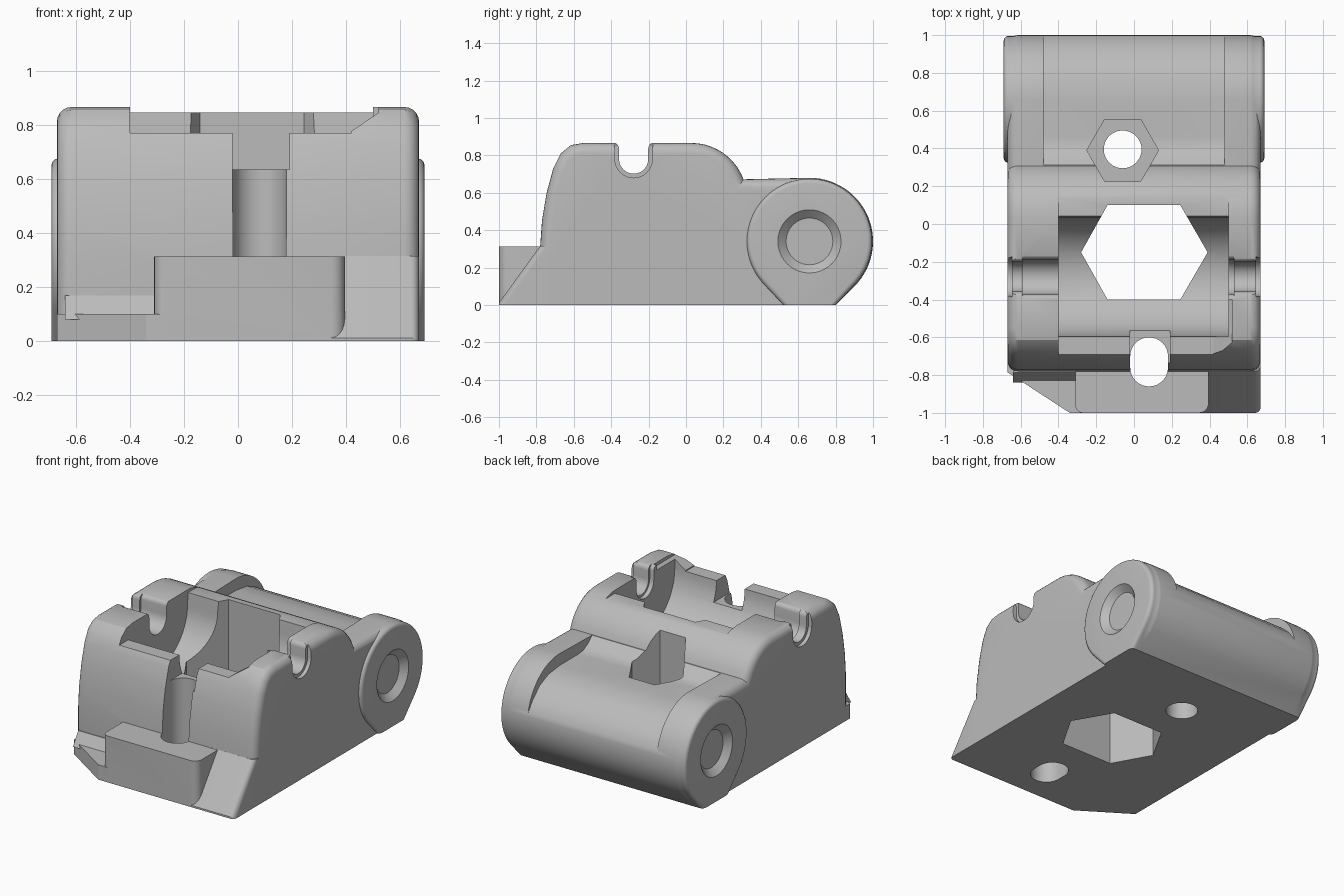
import bpy, bmesh, math
from mathutils import Vector

cube = bpy.data.objects.get("Cube")
if cube:
    bpy.data.objects.remove(cube, do_unlink=True)

grey = bpy.data.materials.new("plain grey")
grey.use_nodes = True
GREY = (0.5, 0.5, 0.5, 1)
grey.diffuse_color = GREY
grey.node_tree.nodes["Principled BSDF"].inputs["Base Color"].default_value = GREY


def arc(cx, cy, r, start, end, n=16):
    steps = [math.radians(start + (end - start) * i / n) for i in range(n + 1)]
    return [(cx + r * math.cos(t), cy + r * math.sin(t)) for t in steps]


def prism(name, axis, pts, a, b, bevel=0, keep=None):
    """Extrude a profile along x (points are y, z) or z (points are x, y)."""
    place = (lambda p, d: (d, *p)) if axis == "x" else (lambda p, d: (*p, d))
    bm = bmesh.new()
    ends = [[bm.verts.new(place(p, d)) for p in pts] for d in (a, b)]
    caps = [bm.faces.new(loop) for loop in ends]
    n = len(pts)
    for i in range(n):
        j = (i + 1) % n
        bm.faces.new((ends[0][i], ends[0][j], ends[1][j], ends[1][i]))
    bmesh.ops.recalc_face_normals(bm, faces=bm.faces)
    if bevel:
        rim = [e for f in caps for e in f.edges if keep is None or keep(e)]
        bmesh.ops.bevel(bm, geom=rim, offset=bevel, segments=5, profile=0.5,
                        affect="EDGES", clamp_overlap=False)
    me = bpy.data.meshes.new(name)
    bm.to_mesh(me)
    bm.free()
    me.materials.append(grey)
    ob = bpy.data.objects.new(name, me)
    bpy.context.collection.objects.link(ob)
    return ob


def box(name, x, y, z):
    return prism(name, "z", [(x[0], y[0]), (x[1], y[0]), (x[1], y[1]), (x[0], y[1])], *z)


def cone(name, x0, x1, r0, r1, y, z):
    """Tapered round cutter along x."""
    bm = bmesh.new()
    bmesh.ops.create_cone(bm, cap_ends=True, segments=40, radius1=r0, radius2=r1, depth=1)
    for v in bm.verts:
        v.co = Vector((x0 + (x1 - x0) * (v.co.z + 0.5), y + v.co.x, z + v.co.y))
    bmesh.ops.recalc_face_normals(bm, faces=bm.faces)
    me = bpy.data.meshes.new(name)
    bm.to_mesh(me)
    bm.free()
    me.materials.append(grey)
    ob = bpy.data.objects.new(name, me)
    bpy.context.collection.objects.link(ob)
    return ob


def combine(ob, tool, operation):
    mod = ob.modifiers.new("join", "BOOLEAN")
    mod.operation, mod.object, mod.solver = operation, tool, "EXACT"
    bpy.context.view_layer.objects.active = ob
    bpy.ops.object.modifier_apply(modifier=mod.name)
    bpy.data.objects.remove(tool, do_unlink=True)


HY, HZ, HR = 0.66, 0.34, 0.34     # hinge centre and radius
AY, AZ = -0.28, 0.78              # axle centre

# Main body with rounded side edges
front = [(-0.78, 0), (-0.78, 0.31), (-0.77, 0.45), (-0.745, 0.6), (-0.71, 0.73),
         (-0.67, 0.81), (-0.615, 0.855), (-0.55, 0.866)]
barrel = arc(HY, HZ, HR, 90, -45, 28)
side = front + arc(0.03, 0.571, 0.295, 90, 20, 10) + barrel + [(0.8, 0)]
above = lambda e: max(v.co.z for v in e.verts) > 0.01
body = prism("housing_body", "x", side, -0.67, 0.67, 0.055, above)

# Hinge bosses
boss = arc(HY, HZ, HR - 0.005, 225, -45, 48) + [(0.8, 0), (0.52, 0)]
added = [prism("boss", "x", boss, min(s * 0.5, s * 0.69), max(s * 0.5, s * 0.69), 0.025, above)
         for s in (-1, 1)]

# Front lip, sloped cheek and chamfered corner shelf
lip = [(-0.31, -0.6)] + arc(-0.27, -0.96, 0.04, 180, 270, 5) \
    + arc(0.345, -0.95, 0.05, 270, 360, 5) + [(0.395, -0.6)]
added.append(prism("front_lip", "z", lip, 0, 0.312))
added.append(prism("cheek", "x", [(-1, 0), (-1, 0.012), (-0.78, 0.315), (-0.6, 0.315), (-0.6, 0)],
                   0.33, 0.67, 0.03,
                   lambda e: all(v.co.x > 0.6 and v.co.y < -0.7 for v in e.verts) and above(e)))
shelf = [(-0.67, -0.6), (-0.67, -0.785), (-0.34, -1), (-0.25, -1), (-0.25, -0.6)]
added.append(prism("shelf", "z", shelf, 0, 0.1))
added.append(prism("shelf_step", "x", [(-0.84, 0.08), (-0.825, 0.105), (-0.785, 0.168),
                                       (-0.6, 0.168), (-0.6, 0.08)], -0.64, -0.25))
for part in added:
    combine(body, part, "UNION")

# Recess over the middle of the hinge barrel
dip = arc(HY, HZ, HR, 0, 12, 3) + [(0.94, 0.48), (0.87, 0.545), (0.78, 0.585), (0.66, 0.6),
      (0.46, 0.6), (0.41, 0.605), (0.36, 0.63), (0.31, 0.675), (0.31, 0.9), (1.2, 0.9), (1.2, 0.34)]
cuts = [prism("dip", "x", dip, -0.48, 0.48)]

# Hinge pin bore with rounded mouths
cuts.append(cone("bore", -0.9, 0.9, 0.1, 0.1, HY, HZ))
for s in (-1, 1):
    cuts.append(cone("mouth", s * 0.7, s * 0.65, 0.18, 0.125, HY, HZ))
    cuts.append(cone("throat", s * 0.66, s * 0.56, 0.135, 0.099, HY, HZ))

# Nut pocket and screw hole
cuts.append(prism("nut", "z", arc(-0.06, 0.39, 0.19, 0, 300, 5), 0.4, 1))
cuts.append(prism("screw", "z", arc(-0.06, 0.395, 0.1, 0, 350, 35), -0.1, 1))

# Round-bottomed cavity between the side walls
cavity = arc(AY, 0.77, 0.315, 180, 360, 28) + [(0.05, 0.95), (-0.595, 0.95)]
cuts.append(prism("cavity", "x", cavity, -0.4, 0.5))
cuts.append(box("cavity_top", (-0.4, 0.5), (-0.5, 0.14), (0.845, 1)))

# Hexagonal well through the floor
well = [(-0.28, -0.15), (-0.14, -0.4), (0.245, -0.4), (0.39, -0.15), (0.245, 0.1), (-0.14, 0.1)]
cuts.append(prism("well", "z", well, -0.1, 1))

# Lowered front wall with a sloped right end
cuts.append(box("wall_top", (-0.4, 0.42), (-0.9, -0.4), (0.77, 1)))
ramp = box("ramp", (0.41, 0.52), (-0.9, -0.4), (0.77, 1))
for v in ramp.data.vertices:
    if v.co.z < 0.8 and v.co.x > 0.5:
        v.co.z = 0.845
cuts.append(ramp)

# Vertical slot in the front wall, open to the cavity near its top
slot = arc(0.08, -0.7, 0.1, 0, 180) + arc(0.08, -0.76, 0.1, 180, 360)
cuts.append(prism("slot", "z", slot, -0.1, 1))
cuts.append(box("slot_top", (-0.02, 0.19), (-0.9, -0.45), (0.635, 1)))

# Axle slots in both side walls
def axle_slot(r, x0, x1):
    pts = arc(AY, AZ, r, 180, 360, 16) + arc(AY + r + 0.035, 0.835, 0.035, 180, 90, 5) \
        + [(AY + r + 0.035, 0.95), (AY - r - 0.035, 0.95)] \
        + arc(AY - r - 0.035, 0.835, 0.035, 90, 0, 5)
    return prism("axle_slot", "x", pts, x0, x1)

cuts.append(axle_slot(0.078, -0.8, 0.8))
cuts.append(axle_slot(0.092, -0.59, 0.53))
for s in (-1, 1):
    cuts.append(axle_slot(0.1, min(s * 0.645, s * 0.8), max(s * 0.645, s * 0.8)))

for cutter in cuts:
    combine(body, cutter, "DIFFERENCE")

# Smooth the curved surfaces
bpy.ops.object.select_all(action="DESELECT")
body.select_set(True)
bpy.context.view_layer.objects.active = body
bpy.ops.object.shade_smooth_by_angle(angle=math.radians(28))
